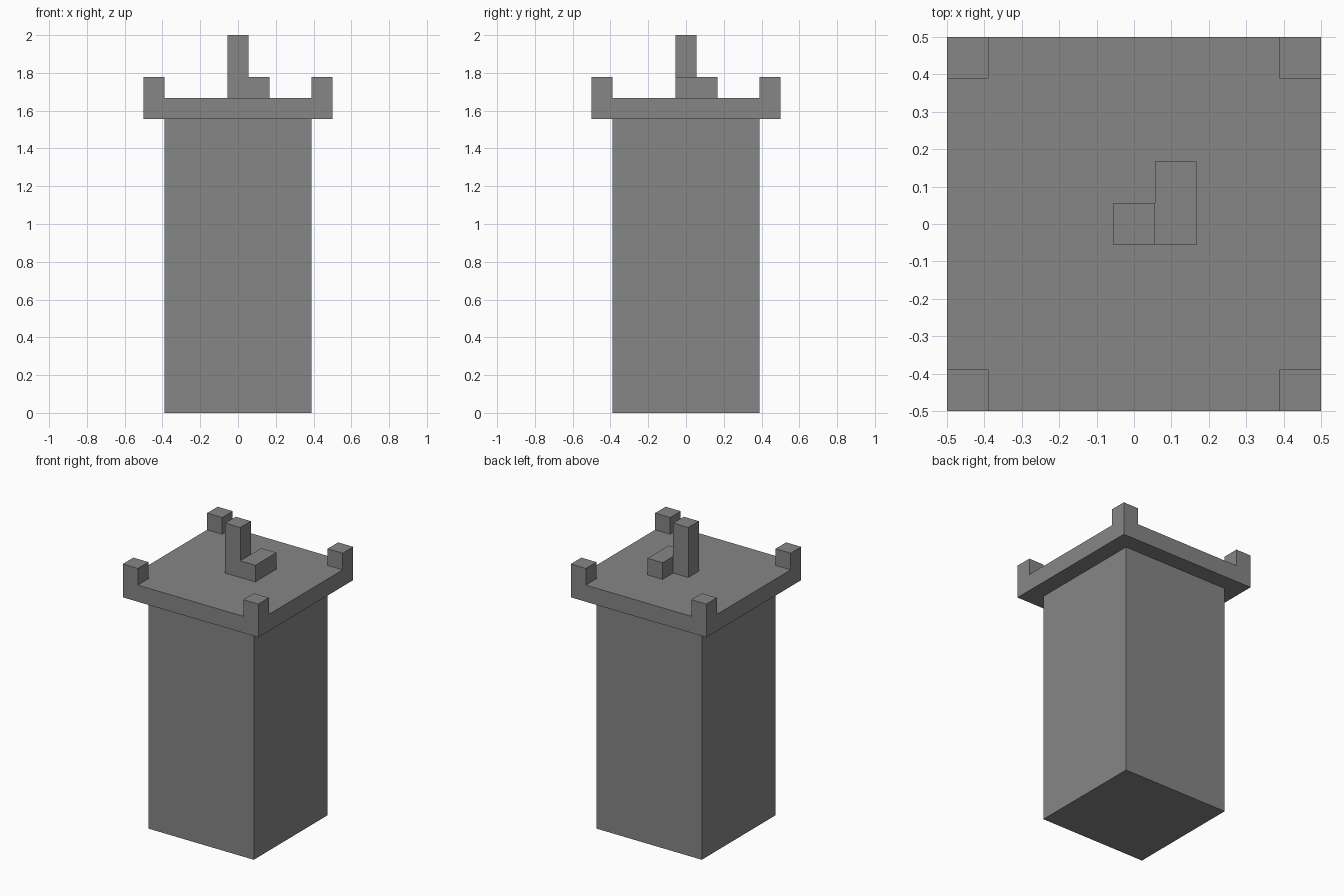
import bpy

cube = bpy.data.objects.get("Cube")
if cube:
    bpy.data.objects.remove(cube, do_unlink=True)

U = 1 / 9  # one block of the build grid

stone = bpy.data.materials.new("grey_stone")
stone.use_nodes = True
colour = (0.24, 0.24, 0.24, 1)
stone.diffuse_color = colour
stone.node_tree.nodes["Principled BSDF"].inputs["Base Color"].default_value = colour


def box(name, low, high):
    """Box between two corners given in blocks."""
    centre = [(a + b) / 2 * U for a, b in zip(low, high)]
    bpy.ops.mesh.primitive_cube_add(size=1, location=centre)
    obj = bpy.context.object
    obj.name = name
    obj.scale = [(b - a) * U for a, b in zip(low, high)]
    bpy.ops.object.transform_apply(location=False, rotation=False, scale=True)
    obj.data.materials.append(stone)
    return obj


# Tower body and overhanging platform
box("tower_shaft", (-3.5, -3.5, 0), (3.5, 3.5, 14))
box("platform", (-4.5, -4.5, 14), (4.5, 4.5, 15))

# Corner battlements
for side, x in (("right", -4), ("left", 4)):
    for end, y in (("front", -4), ("back", 4)):
        box(f"battlement_{end}_{side}", (x - .5, y - .5, 15), (x + .5, y + .5, 16))

# Central post with a low step on its left side
box("post", (-.5, -.5, 15), (.5, .5, 18))
box("step", (.5, -.5, 15), (1.5, 1.5, 16))
